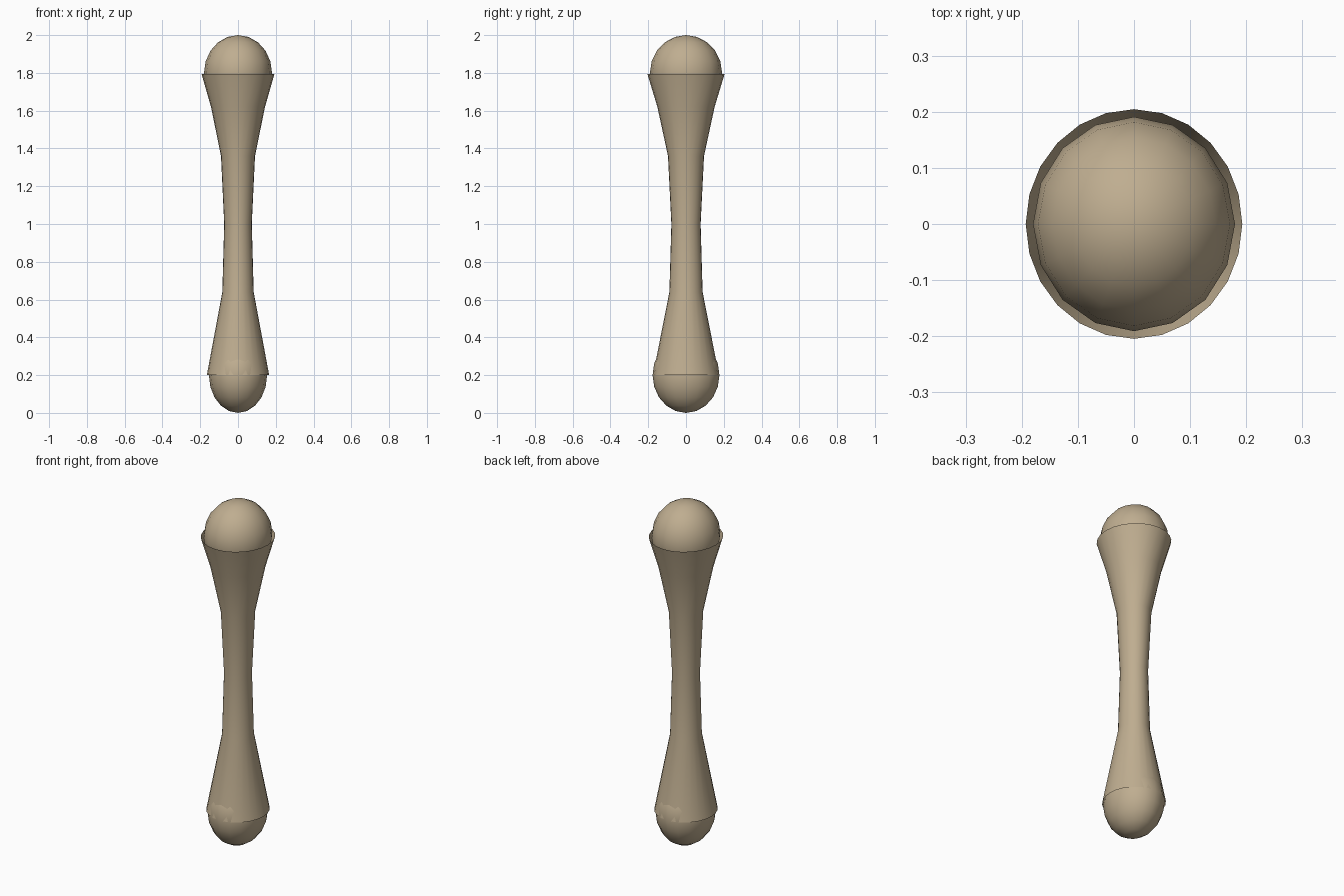
import bpy, bmesh
from math import cos, sin, tau, radians

if "Cube" in bpy.data.objects:
    bpy.data.objects.remove(bpy.data.objects["Cube"])

mat = bpy.data.materials.new("bone_tan")
mat.diffuse_color = (0.52, 0.42, 0.28, 1)
mat.use_nodes = True
mat.node_tree.nodes["Principled BSDF"].inputs["Base Color"].default_value = mat.diffuse_color


def finish(name, bm):
    bmesh.ops.recalc_face_normals(bm, faces=bm.faces)
    for f in bm.faces:
        f.smooth = True
    me = bpy.data.meshes.new(name)
    bm.to_mesh(me)
    bm.free()
    me.materials.append(mat)
    ob = bpy.data.objects.new(name, me)
    bpy.context.collection.objects.link(ob)
    return ob


# Shaft: open-ended flared tube, slightly oval (z, half-width in x)
SEG, OVAL = 24, 1.06
profile = [(0.2, 0.165), (0.64, 0.083), (1.0, 0.073),
           (1.36, 0.09), (1.62, 0.143), (1.795, 0.193)]
bm = bmesh.new()
rings = [[bm.verts.new((r * cos(tau * i / SEG), r * OVAL * sin(tau * i / SEG), z))
          for i in range(SEG)] for z, r in profile]
for a, b in zip(rings, rings[1:]):
    for i in range(SEG):
        j = (i + 1) % SEG
        bm.faces.new((a[i], a[j], b[j], b[i]))
finish("shaft", bm)


# Rounded joint knobs seated in each end
def knob(name, z, radii):
    bm = bmesh.new()
    bmesh.ops.create_uvsphere(bm, u_segments=16, v_segments=10, radius=1)
    bmesh.ops.scale(bm, vec=radii, verts=bm.verts)
    ob = finish(name, bm)
    ob.location.z = z


knob("upper_knob", 1.8, (0.18, 0.191, 0.2))
knob("lower_knob", 0.2, (0.154, 0.177, 0.2))
